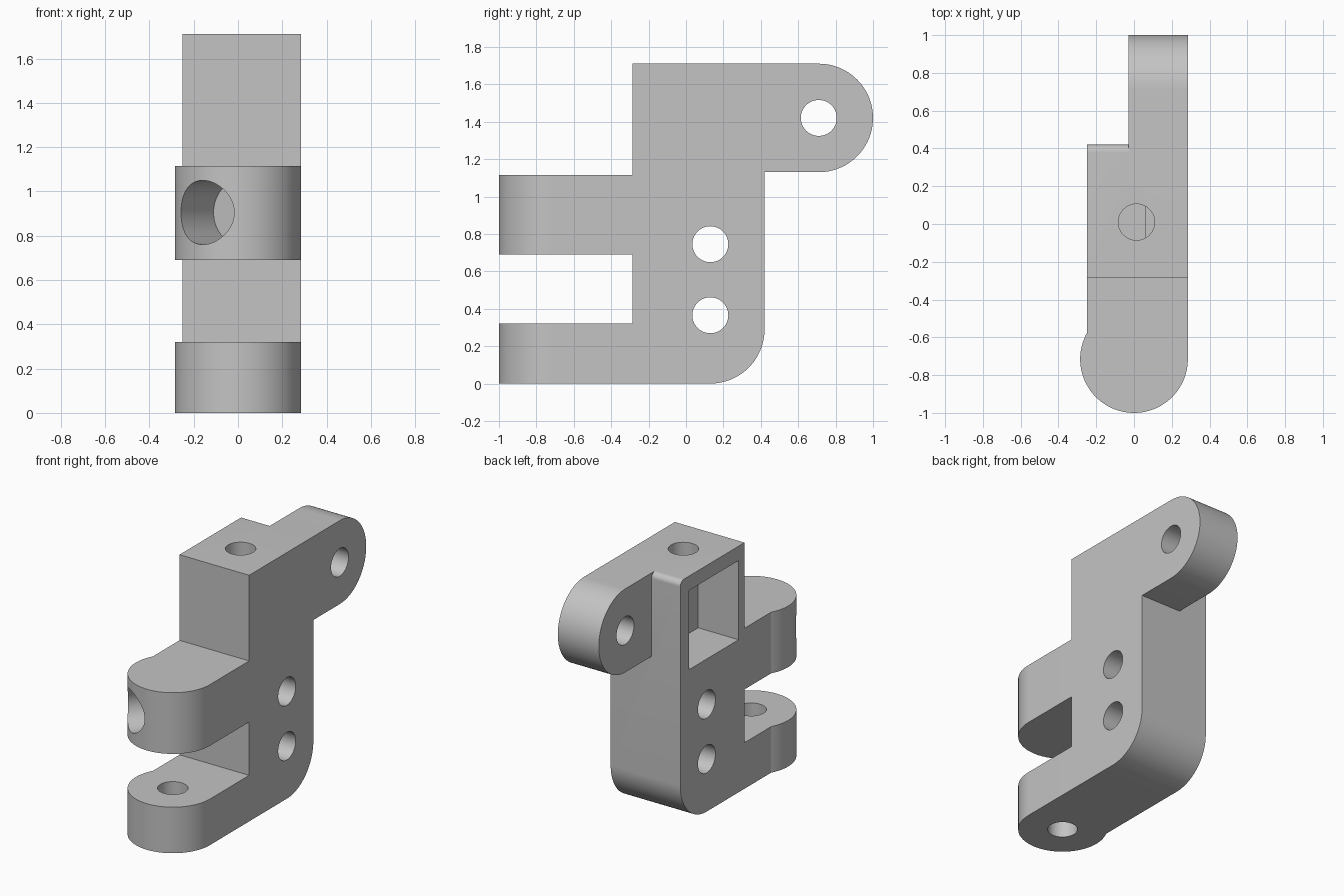
import bpy, bmesh, math
from mathutils import Matrix, Vector

if "Cube" in bpy.data.objects:
    bpy.data.objects.remove(bpy.data.objects["Cube"], do_unlink=True)

grey = bpy.data.materials.new("machined_grey")
grey.use_nodes = True
grey.diffuse_color = (0.55, 0.55, 0.55, 1)
grey.node_tree.nodes["Principled BSDF"].inputs["Base Color"].default_value = (0.55, 0.55, 0.55, 1)

LEFT, RIGHT = 0.285, -0.25      # flat sides of the body
STEP = -0.03                    # inner side of the rear arm
FRONT, BACK, TOP = -0.285, 0.42, 1.71
LUG_R, LUG_Y = 0.285, -0.715
HOLE_R = 0.096


def arc(cx, cy, r, start, end, n=32):
    """Points along an arc, angles in degrees."""
    angles = [math.radians(start + (end - start) * i / n) for i in range(n + 1)]
    return [(cx + r * math.cos(a), cy + r * math.sin(a)) for a in angles]


def add(name, bm):
    bmesh.ops.recalc_face_normals(bm, faces=bm.faces)
    mesh = bpy.data.meshes.new(name)
    bm.to_mesh(mesh)
    bm.free()
    mesh.materials.append(grey)
    obj = bpy.data.objects.new(name, mesh)
    bpy.context.collection.objects.link(obj)
    return obj


def extrude(name, points, axis, low, high):
    """Extrude a profile along x (points are y, z) or z (points are x, y)."""
    bm = bmesh.new()
    place = (lambda a, b: (low, a, b)) if axis == "x" else (lambda a, b: (a, b, low))
    face = bm.faces.new([bm.verts.new(place(a, b)) for a, b in points])
    new = bmesh.ops.extrude_face_region(bm, geom=[face])["geom"]
    shift = Vector((high - low, 0, 0) if axis == "x" else (0, 0, high - low))
    bmesh.ops.translate(bm, vec=shift, verts=[v for v in new if isinstance(v, bmesh.types.BMVert)])
    return add(name, bm)


def cylinder(name, start, end, radius):
    start, end = Vector(start), Vector(end)
    way = end - start
    bm = bmesh.new()
    bmesh.ops.create_cone(bm, cap_ends=True, segments=64, radius1=radius, radius2=radius,
                          depth=way.length,
                          matrix=Matrix.Translation((start + end) / 2)
                          @ way.to_track_quat("Z", "Y").to_matrix().to_4x4())
    return add(name, bm)


def combine(target, tool, operation):
    mod = target.modifiers.new(tool.name, "BOOLEAN")
    mod.operation, mod.solver, mod.object = operation, "EXACT", tool
    bpy.context.view_layer.objects.active = target
    bpy.ops.object.modifier_apply(modifier=mod.name)
    bpy.data.objects.remove(tool, do_unlink=True)


# Upright body with a large bottom fillet and a small top one
body = extrude("hinge_bracket",
               [(FRONT, 0)] + arc(0.13, 0.29, 0.29, -90, 0)
               + arc(BACK - 0.04, TOP - 0.04, 0.04, 0, 90, 10) + [(FRONT, TOP)],
               "x", RIGHT, LEFT)

# Rear arm with a rounded end
arm = extrude("rear_arm",
              [(0, 1.13)] + arc(0.71, 1.42, 0.29, -90, 90, 48) + [(0, TOP)],
              "x", STEP, LEFT)
combine(body, arm, "UNION")

# Two front lugs, each a disc blended into the body
meet = 180 - math.degrees(math.acos(-RIGHT / LUG_R))
outline = arc(0, LUG_Y, LUG_R, 0, meet - 360, 72) + [(RIGHT, -0.1), (LEFT, -0.1)]
for name, low, high in (("lower_lug", 0, 0.32), ("upper_lug", 0.69, 1.115)):
    combine(body, extrude(name, outline, "z", low, high), "UNION")

# Rectangular pocket in the right side
pocket = extrude("pocket", [(-0.22, 1.06), (0.325, 1.06), (0.325, 1.61), (-0.22, 1.61)],
                 "x", RIGHT - 0.1, 0.06)
combine(body, pocket, "DIFFERENCE")

# Cross holes through the body and the arm
for y, z in ((0.13, 0.365), (0.13, 0.745), (0.71, 1.42)):
    combine(body, cylinder("cross_hole", (-0.5, y, z), (0.5, y, z), HOLE_R), "DIFFERENCE")

# Lower pivot hole, top hole into the pocket, slanted blind hole in the upper lug
combine(body, cylinder("pivot_hole", (0, LUG_Y, -0.1), (0, LUG_Y, 0.42), HOLE_R), "DIFFERENCE")
combine(body, cylinder("top_hole", (0.013, 0.01, 1.59), (0.013, 0.01, 1.9), HOLE_R), "DIFFERENCE")
slant = Vector((-0.56, -0.83, 0)).normalized()
bottom = Vector((0.01, -0.7, 0.905))
combine(body, cylinder("slanted_hole", bottom, bottom + slant * 0.5, 0.145), "DIFFERENCE")

# Smooth the rounds and keep the edges sharp
bpy.ops.object.select_all(action="DESELECT")
body.select_set(True)
bpy.context.view_layer.objects.active = body
bpy.ops.object.shade_smooth_by_angle(angle=math.radians(25))
